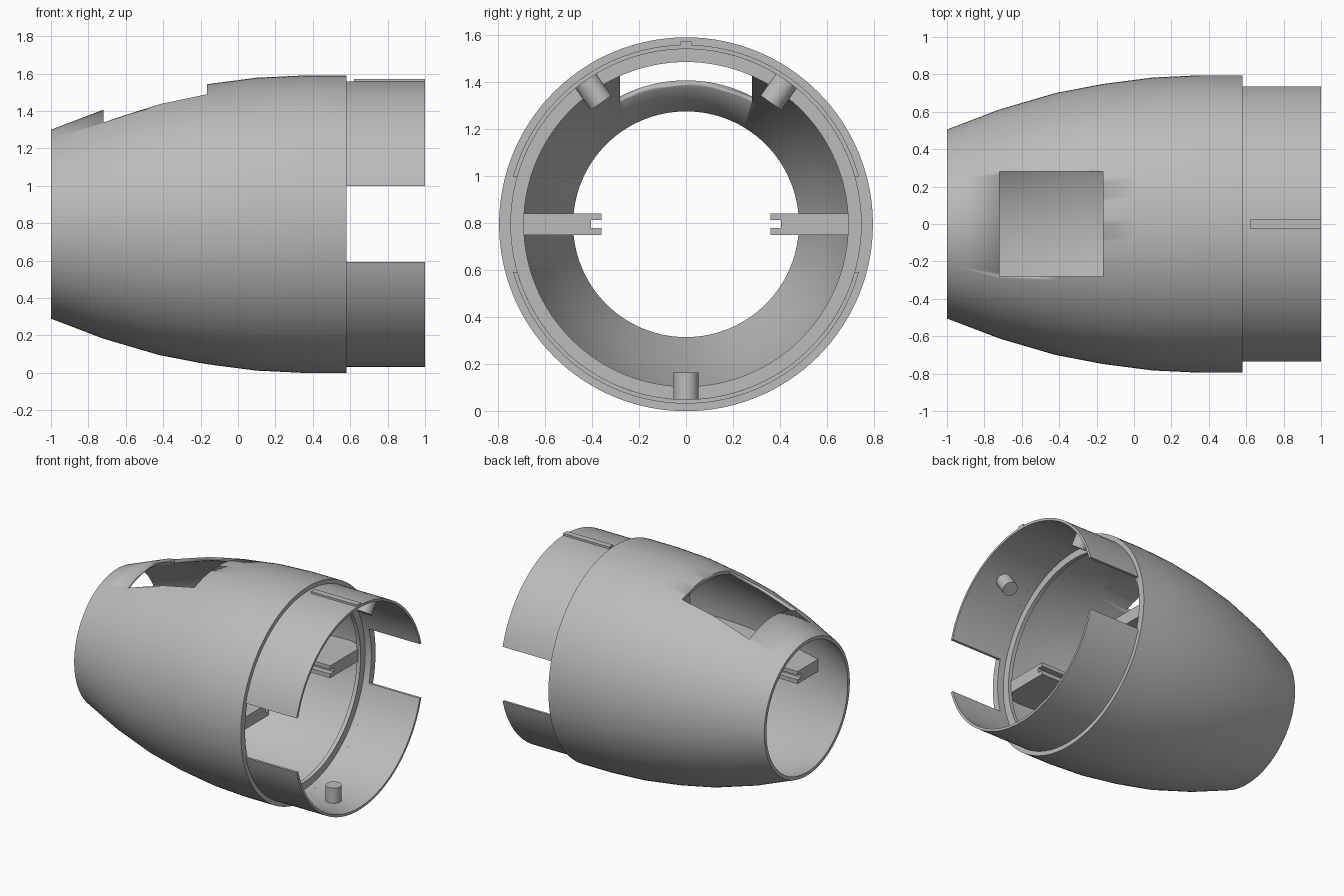
import bpy, bmesh, math
from mathutils import Matrix

AXIS_Z = 0.795
SEGMENTS = 128

if "Cube" in bpy.data.objects:
    bpy.data.objects.remove(bpy.data.objects["Cube"], do_unlink=True)

gray = bpy.data.materials.new("plain_gray")
gray.use_nodes = True
gray.diffuse_color = (0.5, 0.5, 0.5, 1)
gray.node_tree.nodes["Principled BSDF"].inputs["Base Color"].default_value = (0.5, 0.5, 0.5, 1)


def finish(name, bm, angle=25):
    """Turn a bmesh, built around the body axis, into a shaded object."""
    bmesh.ops.recalc_face_normals(bm, faces=bm.faces)
    mesh = bpy.data.meshes.new(name)
    bm.to_mesh(mesh)
    bm.free()
    obj = bpy.data.objects.new(name, mesh)
    bpy.context.collection.objects.link(obj)
    obj.location.z = AXIS_Z
    mesh.materials.append(gray)
    bpy.ops.object.select_all(action="DESELECT")
    obj.select_set(True)
    bpy.context.view_layer.objects.active = obj
    bpy.ops.object.shade_smooth_by_angle(angle=math.radians(angle))
    return obj


def lathe(name, profile, gap=None):
    """Revolve a closed (x, radius) loop about x; gap keeps only z > gap."""
    bm = bmesh.new()
    full = gap is None
    count = SEGMENTS if full else SEGMENTS // 2
    rings = []
    for x, r in profile:
        start = 0 if full else math.asin(gap / r)
        sweep = 2 * math.pi if full else math.pi - 2 * start
        steps = count if full else count + 1
        angles = [start + sweep * i / count for i in range(steps)]
        rings.append([bm.verts.new((x, r * math.cos(a), r * math.sin(a))) for a in angles])
    for a, b in zip(rings, rings[1:] + rings[:1]):
        for i in range(count):
            j = (i + 1) % len(a)
            bm.faces.new((a[i], a[j], b[j], b[i]))
    if not full:
        for end in (0, -1):
            bm.faces.new([ring[end] for ring in rings])
    return finish(name, bm)


def prism(name, outline, z0, z1):
    """Extrude an (x, y) outline between two heights."""
    bm = bmesh.new()
    face = bm.faces.new([bm.verts.new((x, y, z0)) for x, y in outline])
    extruded = bmesh.ops.extrude_face_region(bm, geom=[face])["geom"]
    top = [v for v in extruded if isinstance(v, bmesh.types.BMVert)]
    bmesh.ops.translate(bm, verts=top, vec=(0, 0, z1 - z0))
    return finish(name, bm)


def box_outline(x0, x1, y0, y1):
    return [(x0, y0), (x1, y0), (x1, y1), (x0, y1)]


def mirror(obj, axis):
    mod = obj.modifiers.new("mirror", "MIRROR")
    mod.use_axis = [i == axis for i in range(3)]


# Barrel shell, with a recess and an inner lip at the open end
WALL = 0.025
curve = [(-1, 0.505), (-0.72, 0.612), (-0.42, 0.7), (-0.17, 0.748), (0.1, 0.783), (0.35, 0.795)]
inner = [(x, r - WALL) for x, r in curve]
shell = lathe("barrel_shell", curve + [(0.58, 0.795), (0.58, 0.745), (0.53, 0.745),
                                      (0.53, 0.69), (0.5, 0.69), (0.5, 0.77)] + inner[::-1])

# Square window through the top of the shell
cutter = prism("window_cutter", box_outline(-0.72, -0.165, -0.28, 0.28), 0.2, 1.0)
cutter.hide_render = True
cutter.hide_viewport = True
cut = shell.modifiers.new("window", "BOOLEAN")
cut.operation = "DIFFERENCE"
cut.solver = "EXACT"
cut.object = cutter

# Two half sleeves with straight gaps between them
sleeve = lathe("sleeve_halves", [(0.56, 0.763), (1, 0.763), (1, 0.745), (0.56, 0.745)], gap=0.203)
mirror(sleeve, 2)

# Key rib along the top of the sleeve
prism("key_rib", box_outline(0.62, 1, -0.023, 0.023), 0.75, 0.777)

# Grooved shelves following the inside wall: two lips and a set-back core
wall = [(x, r + 0.01) for x, r in inner if x > -0.67]
wall = [(-0.67, 0.61)] + wall + [(0.51, 0.74)]
for part, edge, z0, z1 in (("shelf_upper_lips", 0.36, 0.018, 0.046),
                           ("shelf_cores", 0.403, -0.015, 0.018),
                           ("shelf_lower_lips", 0.36, -0.046, -0.015)):
    mirror(prism(part, wall + [(0.51, edge), (-0.67, edge)], z0, z1), 1)

# Locking pins pointing inward from the sleeve
for name, degrees in (("left_pin", 55), ("right_pin", 125), ("bottom_pin", 270)):
    a = math.radians(degrees)
    bm = bmesh.new()
    bmesh.ops.create_cone(bm, cap_ends=True, segments=32, radius1=0.054, radius2=0.054, depth=0.12)
    turn = Matrix.Rotation(a - math.pi / 2, 4, "X")
    bmesh.ops.transform(bm, verts=bm.verts, matrix=turn @ Matrix.Translation((0.79, 0, 0.69)))
    finish(name, bm)
